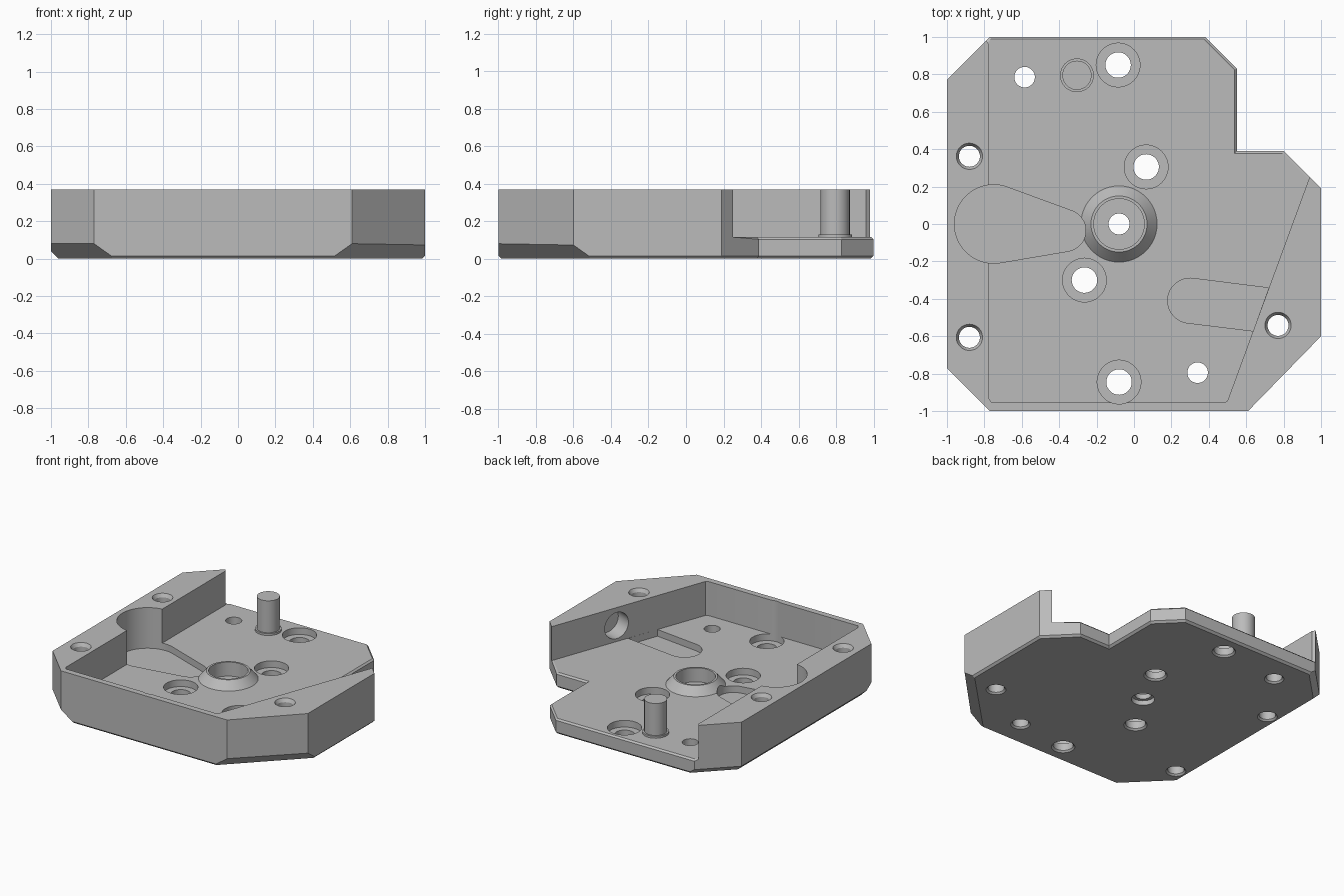
import bpy, bmesh, math
from mathutils import Vector, Matrix

default = bpy.data.objects.get("Cube")
if default:
    bpy.data.objects.remove(default, do_unlink=True)

grey = bpy.data.materials.new("machined grey")
grey.use_nodes = True
grey.diffuse_color = (0.5, 0.5, 0.5, 1)
grey.node_tree.nodes["Principled BSDF"].inputs["Base Color"].default_value = (0.5, 0.5, 0.5, 1)

TOP, FLOOR, POCKET = 0.37, 0.115, 0.065


def make(name, bm):
    bmesh.ops.recalc_face_normals(bm, faces=bm.faces)
    mesh = bpy.data.meshes.new(name)
    bm.to_mesh(mesh)
    bm.free()
    mesh.materials.append(grey)
    ob = bpy.data.objects.new(name, mesh)
    bpy.context.scene.collection.objects.link(ob)
    return ob


def prism_bm(points, z0, z1):
    bm = bmesh.new()
    face = bm.faces.new([bm.verts.new((x, y, z0)) for x, y in points])
    ext = bmesh.ops.extrude_face_region(bm, geom=[face])["geom"]
    bmesh.ops.translate(bm, vec=(0, 0, z1 - z0),
                        verts=[v for v in ext if isinstance(v, bmesh.types.BMVert)])
    bmesh.ops.recalc_face_normals(bm, faces=bm.faces)
    return bm


def frustum(name, x, y, z0, z1, r0, r1=None, sides=48):
    bm = bmesh.new()
    bmesh.ops.create_cone(bm, cap_ends=True, segments=sides, radius1=r0,
                          radius2=r0 if r1 is None else r1, depth=z1 - z0,
                          matrix=Matrix.Translation((x, y, (z0 + z1) / 2)))
    return make(name, bm)


def circle(x, y, r, n=64):
    return [(x + r * math.cos(i * math.tau / n), y + r * math.sin(i * math.tau / n))
            for i in range(n)]


def hull(name, points, z0, z1):
    # Flat convex outline around the points, made into a solid
    bm = bmesh.new()
    for x, y in points:
        bm.verts.new((x, y, z0))
        bm.verts.new((x, y, z1))
    out = bmesh.ops.convex_hull(bm, input=bm.verts)
    inner = {v for v in out["geom_interior"] if isinstance(v, bmesh.types.BMVert)}
    bmesh.ops.delete(bm, geom=list(inner), context='VERTS')
    bmesh.ops.dissolve_limit(bm, angle_limit=0.01, verts=bm.verts, edges=bm.edges)
    return make(name, bm)


def combine(target, tool, operation='DIFFERENCE'):
    mod = target.modifiers.new("cut", 'BOOLEAN')
    mod.operation, mod.solver, mod.object = operation, 'EXACT', tool
    deps = bpy.context.evaluated_depsgraph_get()
    mesh = bpy.data.meshes.new_from_object(target.evaluated_get(deps))
    target.modifiers.clear()
    target.data = mesh
    bpy.data.objects.remove(tool, do_unlink=True)


# Base block with chamfered underside
outline = [(-1, .77), (-.77, 1), (.38, 1), (.55, .83), (.55, .39), (.8, .39),
           (1, .19), (1, -.6), (.61, -1), (-.77, -1), (-1, -.77)]
bm = prism_bm(outline, 0, TOP)
low = [e for e in bm.edges if all(v.co.z < .001 for v in e.verts)]
bmesh.ops.bevel(bm, geom=low, offset=.015, segments=1, affect='EDGES')
diag = math.sqrt(.5)
for point, normal, size in [((-1, 0), (-1, 0), .04), ((-1, .77), (-diag, diag), .04),
                            ((-1, -.77), (-diag, -diag), .08), ((.61, -1), (diag, -diag), .08)]:
    bmesh.ops.bisect_plane(bm, geom=bm.verts[:] + bm.edges[:] + bm.faces[:],
                           plane_co=(*point, size), plane_no=Vector((*normal, -1)).normalized(),
                           clear_outer=True)
    bmesh.ops.holes_fill(bm, edges=[e for e in bm.edges if e.is_boundary], sides=0)
body = make("base_body", bm)

# Open cavity behind the walls
cavity = [(-.775, -.935), (-.76, -.955), (.485, -.955), (.5, -.945), (1.01, .445),
          (1.2, 1.2), (-.82, 1.2), (-.82, 1.02), (-.775, .96)]
combine(body, make("cavity", prism_bm(cavity, FLOOR, .6)))

# Thin chamfer along the open floor rim
bm = bmesh.new()
bm.from_mesh(body.data)
rim = [e for e in bm.edges if all(abs(v.co.z - FLOOR) < .001 for v in e.verts)
       and len(e.link_faces) == 2 and e.calc_face_angle_signed() > .1]
bmesh.ops.bevel(bm, geom=rim, offset=.012, segments=1, affect='EDGES')
bm.to_mesh(body.data)
bm.free()

# Central boss
BX = -.08
combine(body, frustum("boss", BX, 0, FLOOR - .03, FLOOR, .205), 'UNION')
combine(body, frustum("boss_cone", BX, 0, FLOOR - .005, .175, .208, .15), 'UNION')

# Teardrop pocket through the left wall, and the short floor slot
combine(body, hull("pocket", circle(-.75, 0, .21) + circle(-.37, -.035, .112), POCKET, .6))
combine(body, hull("slot", circle(.3, -.41, .12) + [(.72, -.342), (.637, -.572)],
                   POCKET, FLOOR + .02))

# Boss bore
for z0, z1, r in [(.07, .6, .135), (-.1, .6, .056), (-.1, .035, .08)]:
    combine(body, frustum("bore", BX, 0, z0, z1, r))


def through_hole(x, y, r):
    combine(body, frustum("hole", x, y, -.1, .6, r))
    combine(body, frustum("hole_chamfer", x, y, -.01, .012, r + .022, r))


# Counterbored floor holes
for x, y in [(-.085, .85), (.065, .305), (-.265, -.3), (-.08, -.845)]:
    combine(body, frustum("counterbore", x, y, POCKET, .6, .117))
    through_hole(x, y, .068)

# Plain floor holes
for x, y in [(-.585, .785), (.34, -.795)]:
    through_hole(x, y, .055)

# Wall screw holes, countersunk at the top
for x, y in [(-.88, .362), (-.88, -.606), (.77, -.542)]:
    combine(body, frustum("countersink", x, y, TOP - .025, TOP + .005, .056, .073))
    through_hole(x, y, .056)

# Blind round socket in the slanted wall
bm = bmesh.new()
axis = Vector((.94, -.343, 0)).normalized()
bmesh.ops.create_cone(bm, cap_ends=True, segments=48, radius1=.098, radius2=.098, depth=.24,
                      matrix=Matrix.Translation((.754, -.254, .235))
                      @ axis.to_track_quat('Z', 'Y').to_matrix().to_4x4())
combine(body, make("socket", bm))

# Upright locating pin and its collar
pin = frustum("locating_pin", -.305, .795, FLOOR - .02, TOP, .078)
collar = frustum("pin_collar", -.305, .795, FLOOR - .02, .13, .09)

# Smooth round walls, crisp edges
bpy.ops.object.select_all(action='DESELECT')
for ob in (body, pin, collar):
    ob.select_set(True)
bpy.context.view_layer.objects.active = body
bpy.ops.object.shade_smooth_by_angle(angle=math.radians(25))
